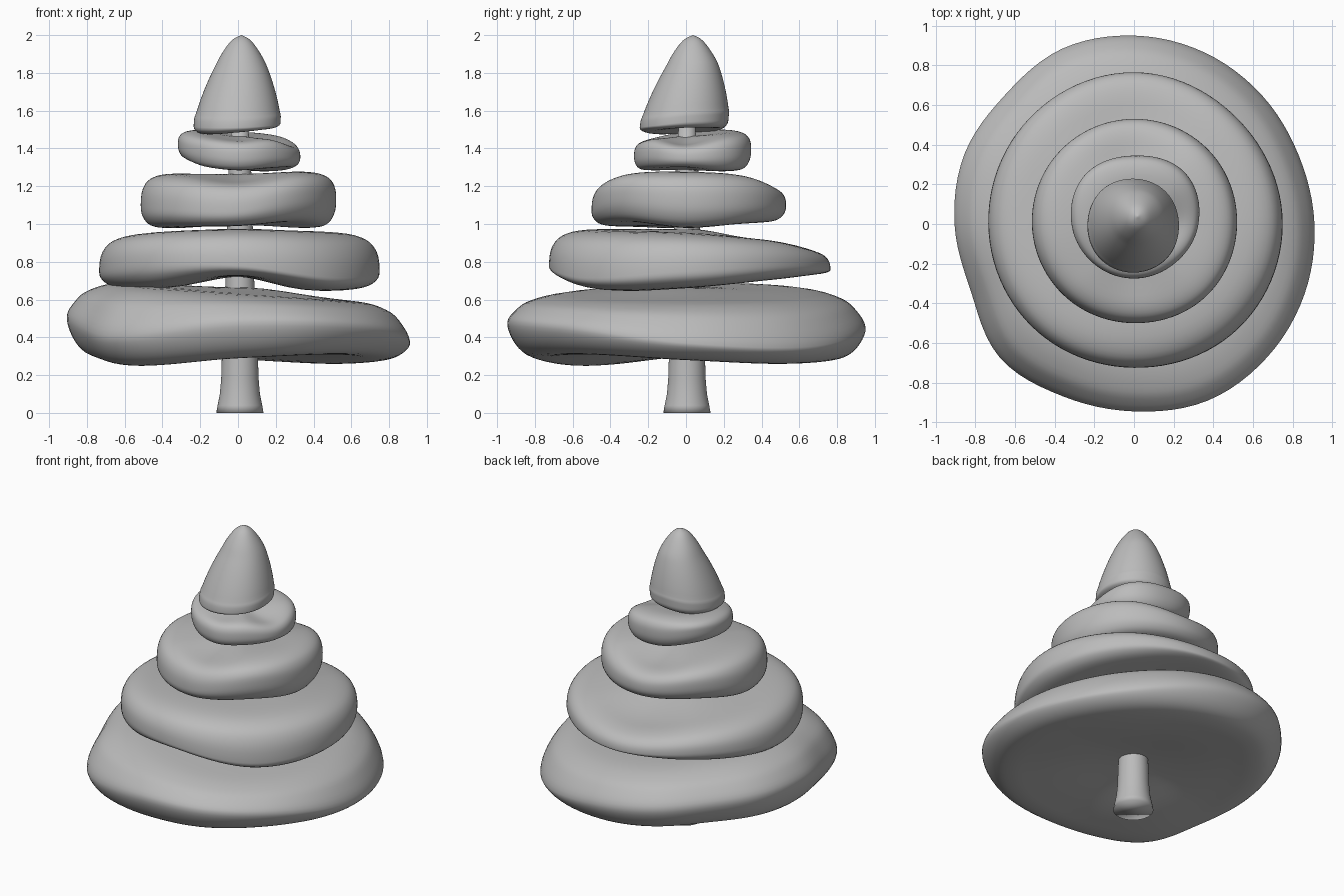
import bpy, bmesh, math
from mathutils import Vector

cube = bpy.data.objects.get("Cube")
if cube:
    bpy.data.objects.remove(cube, do_unlink=True)

STEPS = 96

grey = bpy.data.materials.new("matte grey")
grey.use_nodes = True
colour = (0.5, 0.5, 0.5, 1)
grey.diffuse_color = colour
grey.node_tree.nodes["Principled BSDF"].inputs["Base Color"].default_value = colour


def spline(points, t, closed):
    """Catmull-Rom value at t in 0..1 through evenly spaced values."""
    n = len(points)
    s = t * (n if closed else n - 1)
    i = int(s)
    f = s - i

    def at(k):
        return points[k % n] if closed else points[max(0, min(n - 1, k))]
    a, b, c, d = (at(i + k) for k in (-1, 0, 1, 2))
    return b + (c - a) * (f / 2) + (a * 2 - b * 5 + c * 4 - d) * (f * f / 2) \
        + (b * 3 - a - c * 3 + d) * (f ** 3 / 2)


def loft(name, rings):
    """Skin closed rings of points, bottom to top, and cap both ends."""
    bm = bmesh.new()
    loops = [[bm.verts.new(p) for p in ring] for ring in rings]
    for low, high in zip(loops, loops[1:]):
        for i in range(STEPS):
            j = (i + 1) % STEPS
            bm.faces.new((low[i], low[j], high[j], high[i]))
    bm.faces.new(loops[0][::-1])
    bm.faces.new(loops[-1])
    mesh = bpy.data.meshes.new(name)
    bm.to_mesh(mesh)
    bm.free()
    for face in mesh.polygons:
        face.use_smooth = True
    mesh.materials.append(grey)
    obj = bpy.data.objects.new(name, mesh)
    bpy.context.collection.objects.link(obj)


def shaped(name, profile, radius, bottom, rim, top, floor, peak, tip=(0, 0)):
    """Loft a rounded profile whose size and heights vary around the axis.

    Profile points are (radius share, height) with height -1 at the underside,
    0 at the rim and 1 at the top. Floor and peak are the heights on the axis."""
    path = [Vector(p) for p in profile]
    count = (len(path) - 1) * 4
    centre = (floor, sum(rim) / len(rim), peak)
    rings = []
    for k in range(count + 1):
        share, h = spline(path, min(k / count, 0.99999), False)
        share = max(share, 0.004)
        blend = min(1, share / 0.75)
        blend = blend * blend * (3 - 2 * blend)
        lean = min(1, max(0, 1.5 * h))
        ring = []
        for i in range(STEPS):
            t = i / STEPS
            local = [spline(v, t, True) for v in (bottom, rim, top)]
            low, mid, high = (m + (v - m) * blend for m, v in zip(centre, local))
            z = mid + h * (high - mid if h > 0 else mid - low)
            r = share * spline(radius, t, True)
            ring.append((r * math.cos(t * math.tau) + tip[0] * lean,
                         r * math.sin(t * math.tau) + tip[1] * lean, z))
        rings.append(ring)
    loft(name, rings)


# Profiles: a drooping disc, a plump disc and a pointed crown
droop = [(0, -1), (0.35, -1), (0.65, -0.98), (0.8, -1), (0.9, -0.88), (0.97, -0.5), (1, 0),
         (0.95, 0.45), (0.87, 0.77), (0.7, 0.99), (0.35, 1), (0, 1)]
plump = [(0, -1), (0.35, -1), (0.73, -1), (0.9, -0.88), (0.98, -0.5), (1, 0),
         (0.98, 0.5), (0.9, 0.84), (0.72, 1), (0.35, 1), (0, 1)]
cone = [(0, -0.6), (0.4, -0.8), (0.8, -1), (0.96, -0.6), (1, 0), (0.96, 0.14),
        (0.83, 0.36), (0.66, 0.58), (0.46, 0.78), (0.22, 0.94), (0, 1)]

# Boughs, values listed counter-clockwise from +x
shaped("lowest_bough", droop,
       radius=[.91, .9, .915, .935, .95, .955, .92, .925,
               .905, .89, .955, .94, .945, .965, .95, .93],
       bottom=[.28, .26, .285, .325, .3, .25, .29, .31],
       rim=[.37, .35, .45, .51, .51, .41, .48, .46],
       top=[.59, .6, .64, .68, .69, .66, .63, .6], floor=0.36, peak=0.665)
shaped("second_bough", plump,
       radius=[.75, .745, .765, .75, .735, .73, .725, .745],
       bottom=[.66, .7, .73, .7, .66, .665, .725, .65],
       rim=[.75, .78, .76, .79, .75, .79, .78, .715],
       top=[.95, .92, .87, .92, .94, .96, .97, .96], floor=0.72, peak=0.975)
shaped("third_bough", plump,
       radius=[.52, .53, .53, .525, .515, .505, .5, .515],
       bottom=[.98, 1, 1.01, 1.02, .98, .985, .99, 1.01],
       rim=[1.13, 1.12, 1.1, 1.15, 1.1, 1.08, 1.07, 1.16],
       top=[1.275, 1.26, 1.2, 1.25, 1.265, 1.25, 1.22, 1.27], floor=0.995, peak=1.265)
shaped("upper_bough", plump,
       radius=[.325, .365, .345, .35, .315, .285, .275, .285],
       bottom=[1.3, 1.28, 1.29, 1.335, 1.34, 1.3, 1.285, 1.295],
       rim=[1.35, 1.38, 1.4, 1.445, 1.42, 1.39, 1.36, 1.37],
       top=[1.42, 1.47, 1.49, 1.5, 1.49, 1.46, 1.44, 1.45], floor=1.285, peak=1.465)

# Pointed crown leaning slightly to the back
shaped("crown", cone,
       radius=[.225, .225, .225, .235, .235, .245, .245, .24],
       bottom=[1.51, 1.51, 1.505, 1.49, 1.48, 1.475, 1.485, 1.5],
       rim=[1.54, 1.55, 1.56, 1.54, 1.52, 1.51, 1.51, 1.52],
       top=[2, 2, 2, 2], floor=1.5, peak=2, tip=(0.018, 0.038))

# Tapering trunk with a flared foot, running up through the boughs
trunk = [(0, .125), (.04, .118), (.1, .106), (.18, .099), (.28, .096),
         (.7, .076), (1.28, .06), (1.55, .042)]
loft("trunk", [[(r * math.cos(i * math.tau / STEPS) + 0.01,
                 r * math.sin(i * math.tau / STEPS) + 0.005, z)
                for i in range(STEPS)] for z, r in trunk])
